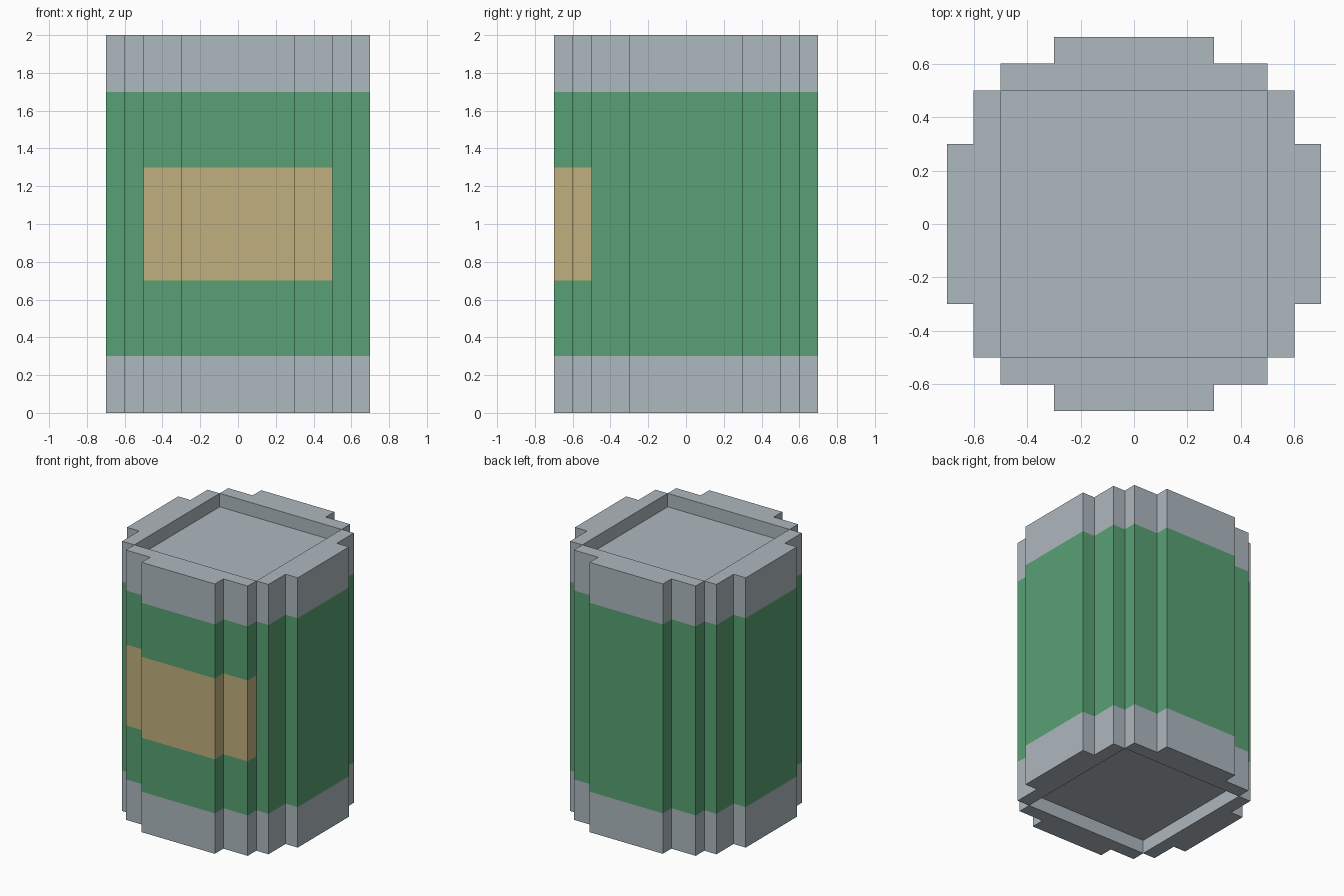
import bpy
import bmesh

cube = bpy.data.objects.get("Cube")
if cube:
    bpy.data.objects.remove(cube, do_unlink=True)


def material(name, srgb):
    col = [(c / 255 / 12.92) if c < 11 else ((c / 255 + 0.055) / 1.055) ** 2.4 for c in srgb] + [1.0]
    mat = bpy.data.materials.new(name)
    mat.use_nodes = True
    mat.diffuse_color = col
    mat.node_tree.nodes["Principled BSDF"].inputs["Base Color"].default_value = col
    return mat


GREY, GREEN, TAN = range(3)
materials = [material("light grey metal", (174, 184, 191)),
             material("green wrapper", (88, 160, 115)),
             material("tan label", (192, 175, 125))]

# Stepped flange on the +x side; four quarter turns close the outline
FLANGE = [(.5, -.5), (.6, -.5), (.6, -.3), (.7, -.3), (.7, .3), (.6, .3), (.6, .5), (.5, .5)]


def turned(points, turns):
    for _ in range(turns):
        points = [(-y, x) for x, y in points]
    return points


FLANGES = [turned(FLANGE, t) for t in range(4)]   # left, back, right, front
FRONT = 3


def make_object(name, faces):
    """Build an object from (corner list, material index) pairs."""
    bm = bmesh.new()
    for corners, mat in faces:
        bm.faces.new([bm.verts.new(c) for c in corners]).material_index = mat
    bmesh.ops.remove_doubles(bm, verts=bm.verts, dist=1e-5)
    mesh = bpy.data.meshes.new(name)
    bm.to_mesh(mesh)
    bm.free()
    for mat in materials:
        mesh.materials.append(mat)
    obj = bpy.data.objects.new(name, mesh)
    bpy.context.collection.objects.link(obj)


def wall(points, z0, z1, mat):
    return [([(*a, z0), (*b, z0), (*b, z1), (*a, z1)], mat)
            for a, b in zip(points, points[1:])]


# Wrapper: three bands, the middle one tan across the front flange
wrapper = []
for z0, z1 in [(.3, .7), (.7, 1.3), (1.3, 1.7)]:
    for side, pts in enumerate(FLANGES):
        label = side == FRONT and z0 == .7
        wrapper += wall(pts, z0, z1, TAN if label else GREEN)
make_object("can_wrapper", wrapper)


# End caps: outer wall, flat rim, and a square recess 0.1 deep
def end_cap(name, rim_z, floor_z, seam_z):
    top = rim_z > seam_z
    faces = []
    for pts in FLANGES:
        faces += wall(pts, min(rim_z, seam_z), max(rim_z, seam_z), GREY)
        rim = [(*p, rim_z) for p in pts]
        faces.append((rim if top else rim[::-1], GREY))
        faces += wall([pts[-1], pts[0]], min(rim_z, floor_z), max(rim_z, floor_z), GREY)
    floor = [(*pts[0], floor_z) for pts in FLANGES]
    faces.append((floor if top else floor[::-1], GREY))
    make_object(name, faces)


end_cap("top_cap", 2.0, 1.9, 1.7)
end_cap("bottom_cap", 0.0, 0.1, 0.3)
